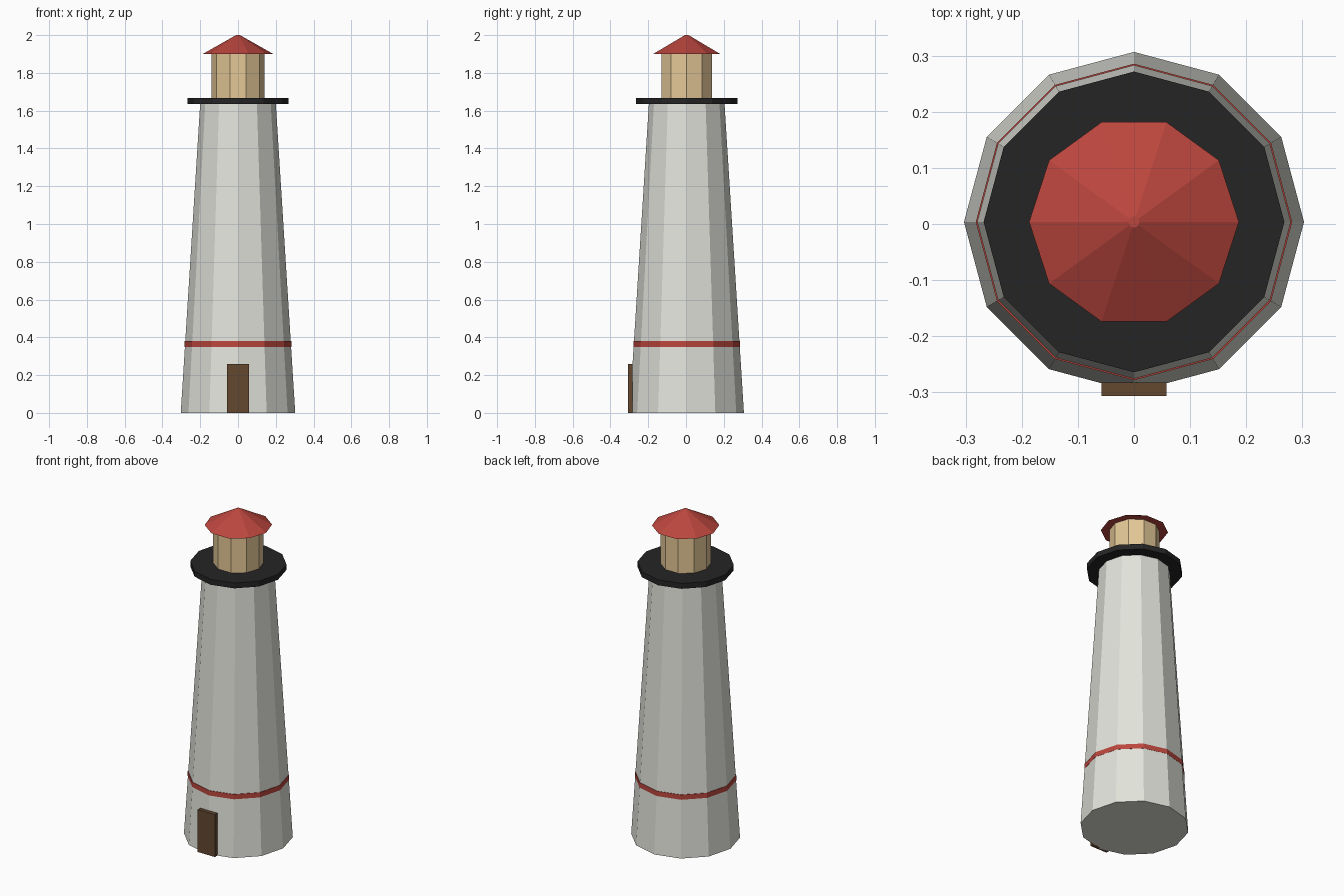
import bpy
import math

if "Cube" in bpy.data.objects:
    bpy.data.objects.remove(bpy.data.objects["Cube"])

AXIS_Y = 0.0037  # tower axis sits slightly back because the door sticks out


def material(name, rgb):
    m = bpy.data.materials.new(name)
    m.diffuse_color = (*rgb, 1.0)
    m.use_nodes = True
    m.node_tree.nodes["Principled BSDF"].inputs["Base Color"].default_value = m.diffuse_color
    return m


white = material("warm white", (0.76, 0.77, 0.71))
red = material("brick red", (0.50, 0.062, 0.048))
black = material("charcoal", (0.018, 0.018, 0.018))
sand = material("pale sand", (0.78, 0.58, 0.31))
brown = material("dark brown", (0.125, 0.065, 0.03))


def frustum(name, sides, r_low, r_high, z_low, z_high, mat):
    """Flat-shaded tapered prism with a corner on the x axis."""
    bpy.ops.mesh.primitive_cone_add(
        vertices=sides, radius1=r_low, radius2=r_high, depth=z_high - z_low,
        location=(0, AXIS_Y, (z_low + z_high) / 2),
        rotation=(0, 0, math.pi / 2))
    ob = bpy.context.object
    ob.name = name
    ob.data.materials.append(mat)
    return ob


# Tapered tower with its painted band
frustum("tower", 12, 0.303, 0.20, 0.0, 1.64, white)
frustum("tower_band", 12, 0.282, 0.282, 0.35, 0.38, red)

# Gallery, lantern room and roof
frustum("gallery", 12, 0.268, 0.268, 1.635, 1.668, black)
frustum("lantern_room", 10, 0.14, 0.14, 1.668, 1.90, sand)
frustum("roof", 10, 0.187, 0.01, 1.90, 2.0, red)

# Door slab on the front
bpy.ops.mesh.primitive_cube_add(size=1, location=(0, -0.2946, 0.13))
door = bpy.context.object
door.name = "door"
door.scale = (0.116, 0.0242, 0.26)
door.data.materials.append(brown)
